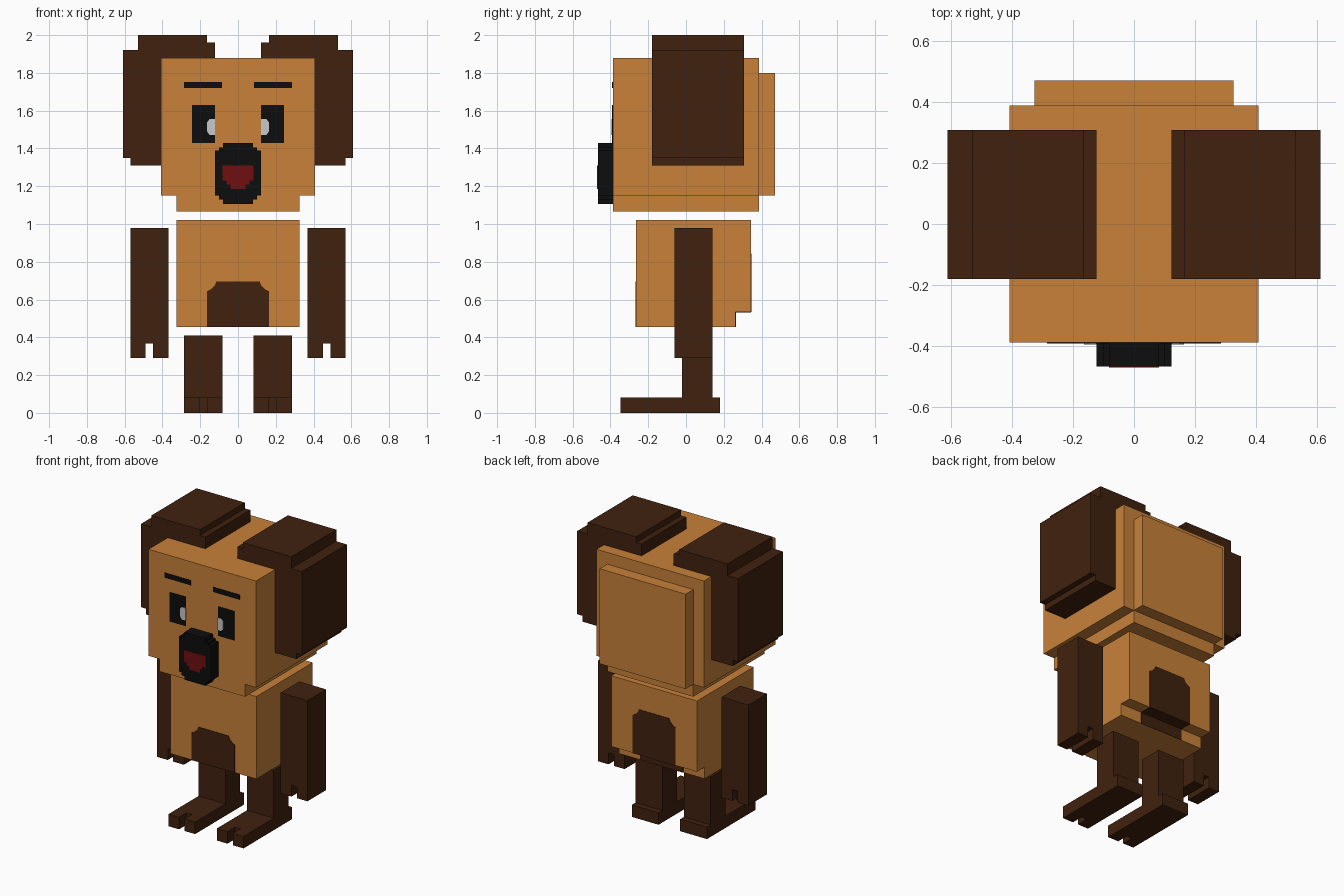
import bpy, bmesh

if "Cube" in bpy.data.objects:
    bpy.data.objects.remove(bpy.data.objects["Cube"])


def material(name, r, g, b):
    m = bpy.data.materials.new(name)
    m.diffuse_color = (r, g, b, 1)
    m.use_nodes = True
    m.node_tree.nodes["Principled BSDF"].inputs["Base Color"].default_value = m.diffuse_color
    return m


TAN = material("tan fur", 0.578, 0.220, 0.042)
BROWN = material("dark brown fur", 0.051, 0.0152, 0.0045)
BLACK = material("black", 0.004, 0.004, 0.004)
RED = material("mouth red", 0.162, 0.005, 0.005)
WHITE = material("eye white", 0.578, 0.578, 0.578)

# How a 2D profile point (u, v) plus depth d maps to space for each extrusion axis
PLACE = {
    "x": lambda u, v, d: (d, u, v),
    "y": lambda u, v, d: (u, d, v),
    "z": lambda u, v, d: (u, v, d),
}


def prism(name, profile, axis, lo, hi, mat):
    """Extrude a closed profile along an axis from lo to hi."""
    bm = bmesh.new()
    face = bm.faces.new([bm.verts.new(PLACE[axis](u, v, lo)) for u, v in profile])
    new = bmesh.ops.extrude_face_region(bm, geom=[face])["geom"]
    step = PLACE[axis](0, 0, hi - lo)
    bmesh.ops.translate(bm, vec=step, verts=[g for g in new if isinstance(g, bmesh.types.BMVert)])
    bmesh.ops.recalc_face_normals(bm, faces=bm.faces)
    mesh = bpy.data.meshes.new(name)
    bm.to_mesh(mesh)
    bm.free()
    mesh.materials.append(mat)
    ob = bpy.data.objects.new(name, mesh)
    bpy.context.collection.objects.link(ob)
    return ob


def rect(x0, x1, z0, z1):
    return [(x0, z0), (x1, z0), (x1, z1), (x0, z1)]


def mirrored(half):
    """Close a half profile (bottom to top, x > 0) across x = 0."""
    return half + [(-x, z) for x, z in reversed(half)]


def pair(name, profile, axis, lo, hi, mat):
    """Left and right copies; profile is in the x-something plane (axis y or z)."""
    prism(name + "_right", profile, axis, lo, hi, mat)
    prism(name + "_left", [(-u, v) for u, v in profile], axis, lo, hi, mat)


# Head with narrower jaw, and the raised panel on its back
prism("head", mirrored([(.325, 1.065), (.325, 1.15), (.407, 1.15), (.407, 1.88)]),
      "y", -.387, .387, TAN)
prism("head_back_panel", rect(-.326, .326, 1.15, 1.80), "y", .387, .47, TAN)

# Ears hang over the top and side of the head
pair("ear", [(.407, 1.31), (.57, 1.31), (.57, 1.35), (.61, 1.35), (.61, 1.92),
             (.53, 1.92), (.53, 2.0), (.163, 2.0), (.163, 1.96), (.122, 1.96),
             (.122, 1.88), (.407, 1.88)], "y", -.18, .307, BROWN)

# Snout and mouth
prism("snout", mirrored([(.08, 1.105), (.08, 1.13), (.1, 1.13), (.1, 1.15), (.122, 1.15),
                         (.122, 1.39), (.1, 1.39), (.1, 1.405), (.08, 1.405), (.08, 1.43)]),
      "y", -.467, -.387, BLACK)
prism("mouth", mirrored([(.04, 1.185), (.04, 1.21), (.06, 1.21), (.06, 1.23),
                         (.082, 1.23), (.082, 1.31)]), "y", -.47, -.467, RED)

# Eyes and brows, thin plates on the face
pair("eye", rect(.122, .244, 1.43, 1.63), "y", -.391, -.387, BLACK)
pair("eye_glint", [(.122, 1.47), (.15, 1.47), (.163, 1.49), (.163, 1.54), (.15, 1.555),
                   (.122, 1.555)], "y", -.394, -.391, WHITE)
pair("brow", rect(.085, .285, 1.72, 1.753), "y", -.391, -.387, BLACK)

# Torso, side profile with a step low on the back
prism("torso", [(-.265, .455), (.262, .455), (.262, .535), (.345, .535), (.345, 1.02),
                (-.265, 1.02)], "x", -.325, .325, TAN)

# Brown patches on the belly and the rump (over the step)
def patch(bottom, top):
    return mirrored([(.163, bottom), (.163, top - .05), (.143, top - .04), (.122, top - .02),
                     (.115, top)])


prism("belly_patch", patch(.455, .695), "y", -.268, -.265, BROWN)
prism("rump_patch", patch(.535, .845), "y", .345, .348, BROWN)
prism("rump_patch_under", rect(-.163, .163, .262, .345), "z", .532, .535, BROWN)
prism("rump_patch_low", rect(-.163, .163, .455, .535), "y", .262, .265, BROWN)

# Arms with a notch between two fingers
pair("arm", [(.367, .29), (.449, .29), (.449, .367), (.489, .367), (.489, .29),
             (.57, .29), (.57, .98), (.367, .98)], "y", -.062, .14, BROWN)

# Legs, and feet with a notch between two toes
pair("leg", rect(.082, .285, .082, .41), "y", -.02, .14, BROWN)
pair("foot", [(.082, -.347), (.163, -.347), (.163, -.265), (.204, -.265), (.204, -.347),
              (.285, -.347), (.285, .18), (.082, .18)], "z", 0, .082, BROWN)
